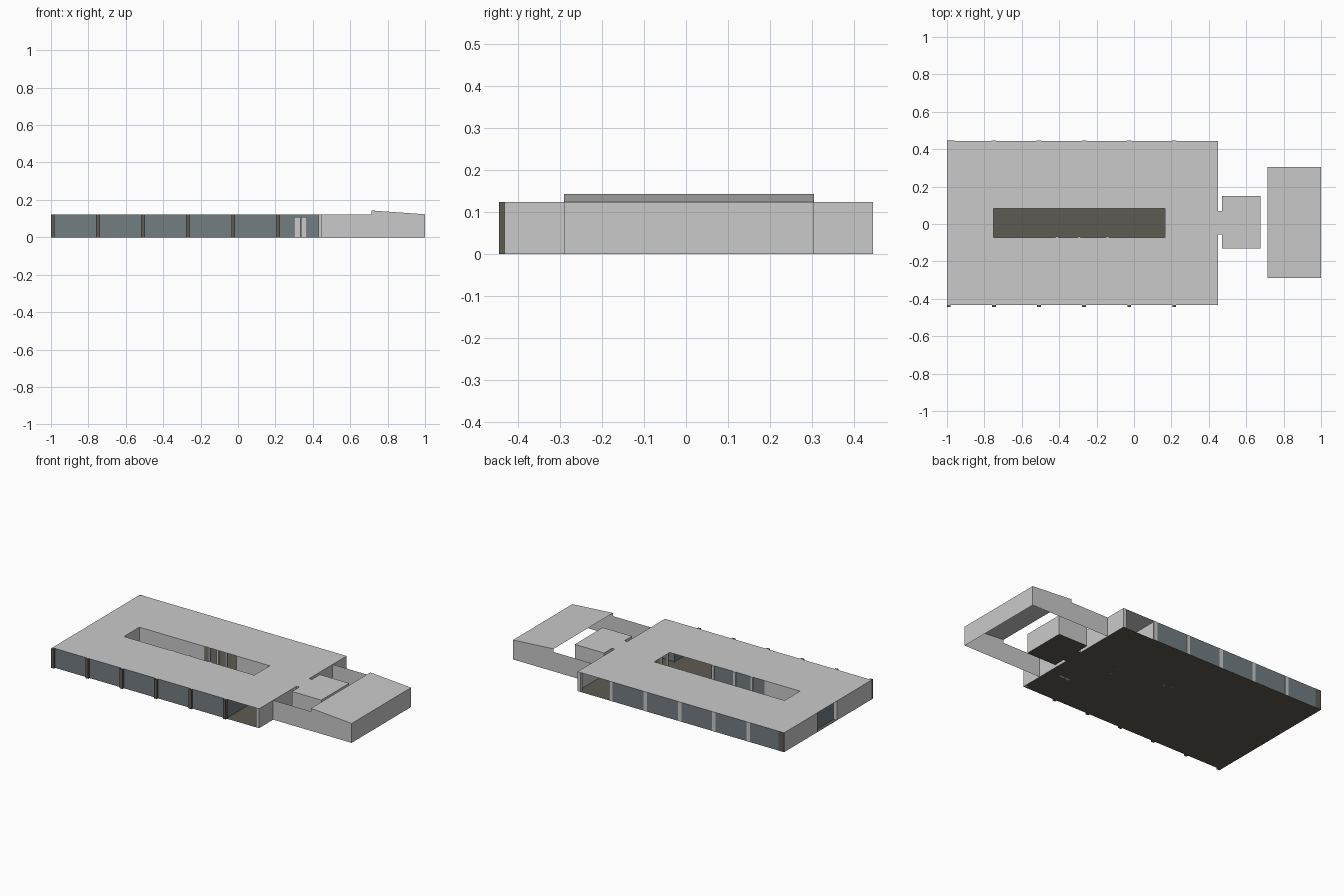
import bpy, bmesh

if "Cube" in bpy.data.objects:
    bpy.data.objects.remove(bpy.data.objects["Cube"])

H = 0.123                                  # roof height
XL, XR, YF, YB = -1.0, 0.45, -0.432, 0.445  # main hall outline


def material(name, rgb):
    m = bpy.data.materials.new(name)
    m.diffuse_color = (*rgb, 1)
    m.use_nodes = True
    m.node_tree.nodes["Principled BSDF"].inputs["Base Color"].default_value = m.diffuse_color
    return m


PALE = material("pale_grey", (0.59, 0.59, 0.59))
BROWN = material("dark_brown_grey", (0.11, 0.105, 0.085))
GLASS = material("blue_grey_glass", (0.17, 0.205, 0.22))


def finish(bm, name, mat):
    me = bpy.data.meshes.new(name)
    bm.to_mesh(me)
    bm.free()
    me.materials.append(mat)
    ob = bpy.data.objects.new(name, me)
    bpy.context.collection.objects.link(ob)
    return ob


def sheet(name, pts, mat):
    bm = bmesh.new()
    bm.faces.new([bm.verts.new(p) for p in pts])
    return finish(bm, name, mat)


def wall(name, a, b, mat=PALE, z0=0.0, z1=H):
    # Thin upright panel from plan point a to plan point b
    return sheet(name, [(*a, z0), (*b, z0), (*b, z1), (*a, z1)], mat)


def box(name, x0, x1, y0, y1, mat, z0=0.0, z1=H):
    bm = bmesh.new()
    bmesh.ops.create_cube(bm, size=1)
    for v in bm.verts:
        v.co = (x1 if v.co.x > 0 else x0, y1 if v.co.y > 0 else y0,
                z1 if v.co.z > 0 else z0)
    return finish(bm, name, mat)


def flat(name, loops, z, mat):
    # Horizontal sheet; loops after the first are holes
    bm = bmesh.new()
    edges = []
    for loop in loops:
        vs = [bm.verts.new((x, y, z)) for x, y in loop]
        edges += [bm.edges.new((vs[i - 1], vs[i])) for i in range(len(vs))]
    bmesh.ops.triangle_fill(bm, use_beauty=True, edges=edges, normal=(0, 0, 1))
    for f in bm.faces:
        f.normal_update()
        if f.normal.z < 0:
            f.normal_flip()
    return finish(bm, name, mat)


def rect(x0, x1, y0, y1):
    return [(x0, y0), (x1, y0), (x1, y1), (x0, y1)]


# Roof over hall, link and small room, with the courtyard opening
outline = [(XL, YF), (XR, YF), (XR, -0.055), (0.47, -0.055), (0.47, -0.13),
           (0.675, -0.13), (0.675, 0.15), (0.47, 0.15), (0.47, 0.07),
           (XR, 0.07), (XR, YB), (XL, YB)]
CX0, CX1, CY0, CY1 = -0.75, 0.165, -0.072, 0.083
flat("roof", [outline, rect(CX0, CX1, CY0, CY1)], H, PALE)
flat("floor", [outline], 0.0, BROWN)

# Glazed long sides, pillars dark in front and pale behind
wall("front_glazing", (XL, YF), (0.22, YF), GLASS)
wall("back_glazing", (0.22, YB), (XL, YB), GLASS)
for i in range(6):
    x = -0.99 + 0.241 * i
    box("front_pillar", x - 0.01, x + 0.01, -0.445, YF + 0.004, BROWN)
    if i:
        box("back_pillar", x - 0.012, x + 0.012, YB - 0.01, YB + 0.001, PALE)
box("back_corner_pillar", XL, -0.96, YB - 0.01, YB + 0.001, BROWN)
box("front_corner_pier", 0.43, XR, YF, YF + 0.02, PALE)
box("rear_corner_pier", 0.43, XR, YB - 0.02, YB, PALE)

# West end with recessed glazed entrance
wall("west_wall_back", (XL, YB), (XL, 0.14))
wall("west_wall_front", (XL, -0.11), (XL, YF))
wall("west_glazing", (-0.975, 0.14), (-0.975, -0.11), GLASS)
for y in (0.125, -0.1):
    box("west_post", XL, -0.975, y - 0.015, y + 0.015, PALE)

# East end, with a passage to the small room
wall("east_wall_front", (XR, YF), (XR, -0.055))
wall("east_wall_back", (XR, 0.07), (XR, YB))
for y in (-0.055, 0.07):
    wall("passage_wall", (XR, y), (0.47, y))

# Open porches in the last bay, front and back
wall("front_porch_side", (0.22, YF), (0.22, -0.2), GLASS)
wall("front_porch_glazing", (0.22, -0.2), (XR, -0.2), GLASS)
for x in (0.3, 0.337):
    box("porch_door", x, x + 0.033, -0.215, -0.202, PALE, 0, 0.108)
wall("back_porch_side", (0.22, 0.22), (0.22, YB))
wall("back_porch_wall", (XR, 0.22), (0.22, 0.22))

# Courtyard walls
wall("court_end_wall", (CX0, CY1), (CX0, CY0))
wall("court_north_wall", (CX0, CY1), (-0.29, CY1))
wall("court_north_wall_east", (-0.07, CY1), (CX1, CY1))
wall("court_south_wall", (-0.5, CY0), (CX0, CY0))
wall("court_south_glazing", (-0.13, CY0), (-0.5, CY0), GLASS)
for x in (-0.27, -0.21, -0.15):
    box("court_north_post", x, x + 0.015, CY1, CY1 + 0.012, PALE)
for x in (-0.15, -0.3, -0.42):
    box("court_south_post", x, x + 0.015, CY0, CY0 + 0.006, PALE)
for y in (-0.06, 0.0, 0.06):
    box("court_east_post", CX1, CX1 + 0.012, y - 0.006, y + 0.006, PALE)

# Small room
wall("room_front", (0.47, -0.13), (0.675, -0.13))
wall("room_east", (0.675, -0.13), (0.675, 0.15))
wall("room_back", (0.675, 0.15), (0.47, 0.15))
wall("room_west_front", (0.47, -0.055), (0.47, -0.13))
wall("room_west_back", (0.47, 0.15), (0.47, 0.07))

# Side walls of the yard and the sloping-roofed shelter at its east end
SF, SB, SX, SH = -0.29, 0.305, 0.715, 0.143
profile = [(XR, 0), (1, 0), (1, H), (SX, SH), (SX, H), (XR, H)]
sheet("yard_wall_front", [(x, SF, z) for x, z in profile], PALE)
sheet("yard_wall_back", [(x, SB, z) for x, z in reversed(profile)], PALE)
wall("shelter_east_wall", (1, SF), (1, SB))
sheet("shelter_roof", [(SX, SF, SH), (1, SF, H), (1, SB, H), (SX, SB, SH)], PALE)
